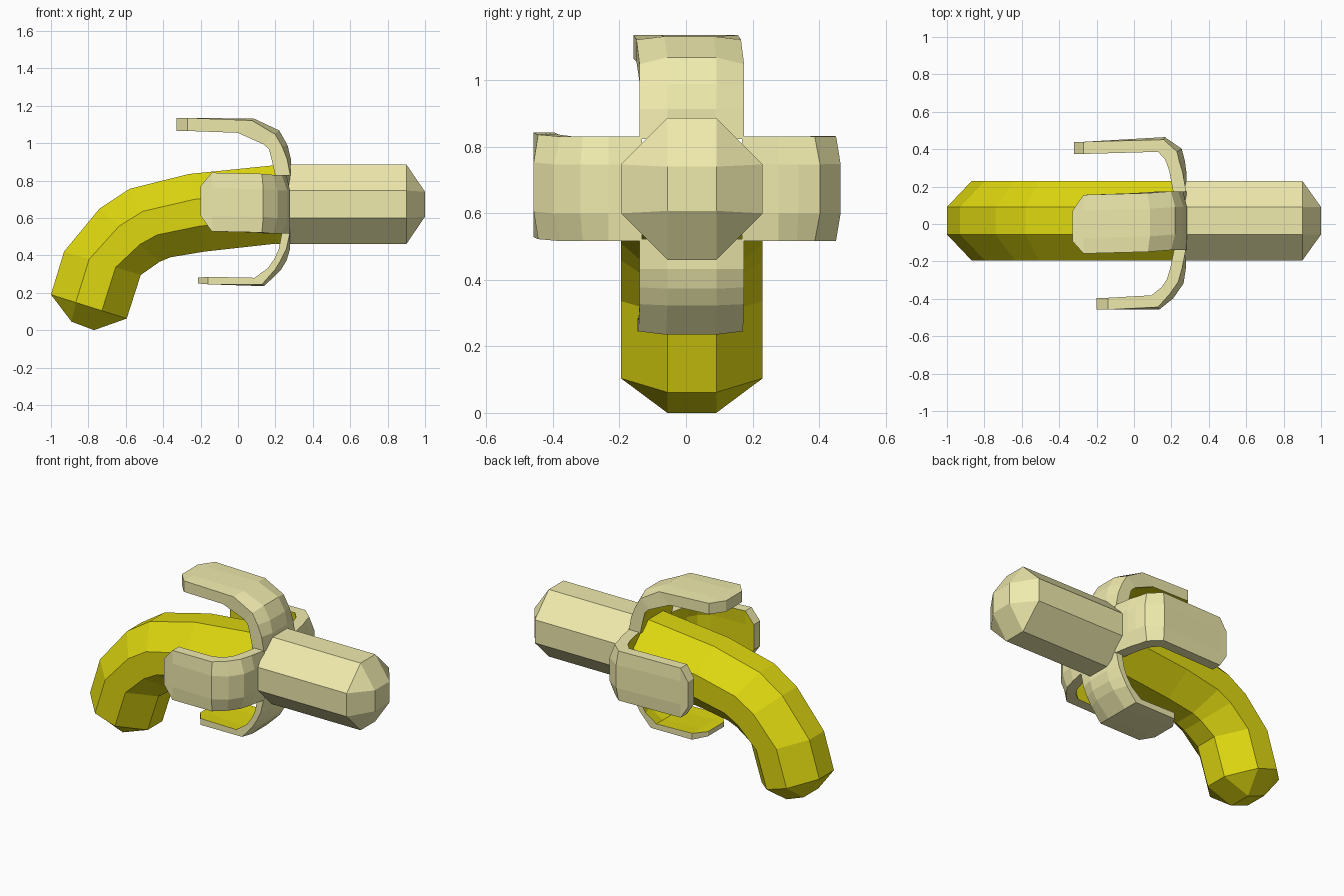
import bpy, bmesh
from mathutils import Vector

if "Cube" in bpy.data.objects:
    bpy.data.objects.remove(bpy.data.objects["Cube"])

YC, ZC = 0.0175, 0.673      # long axis of the fruit
R, K = 0.213, 0.345         # section half-width, octagon corner ratio


def material(name, color):
    m = bpy.data.materials.new(name)
    m.diffuse_color = color
    m.use_nodes = True
    m.node_tree.nodes["Principled BSDF"].inputs["Base Color"].default_value = m.diffuse_color
    return m


cream = material("cream", (0.87, 0.83, 0.42, 1))
yellow = material("yellow", (0.73, 0.68, 0.005, 1))


def loft(name, rings, mats, is_second=lambda j: False, cap_start=True):
    """Skin rings of eight points; chosen strips take the second material."""
    bm = bmesh.new()
    vs = [[bm.verts.new(p) for p in ring] for ring in rings]
    n = len(rings[0])
    for a, b in zip(vs, vs[1:]):
        for j in range(n):
            k = (j + 1) % n
            f = bm.faces.new((a[j], a[k], b[k], b[j]))
            f.material_index = 1 if is_second(j) else 0
    if cap_start:
        bm.faces.new(vs[0])
    bm.faces.new(vs[-1])
    bmesh.ops.remove_doubles(bm, verts=bm.verts, dist=0.0005)
    bmesh.ops.recalc_face_normals(bm, faces=bm.faces)
    me = bpy.data.meshes.new(name)
    bm.to_mesh(me)
    bm.free()
    for m in mats:
        me.materials.append(m)
    ob = bpy.data.objects.new(name, me)
    bpy.context.collection.objects.link(ob)
    return ob


OCT = [(K, 1), (1, K), (1, -K), (K, -1), (-K, -1), (-1, -K), (-1, K), (-K, 1)]
SQUARE = [(K, 1), (K, 1), (K, -1), (K, -1), (-K, -1), (-K, -1), (-K, 1), (-K, 1)]


def tube(name, pairs, tip, mat):
    """Octagonal tube through (top, bottom) outline pairs, ending in a small square."""
    rings = []
    for (top, bot), shape in [(p, OCT) for p in pairs] + [(tip, SQUARE)]:
        t, b = Vector(top), Vector(bot)
        mid, half = (t + b) / 2, (t - b) / 2
        ring = []
        for u, w in shape:
            q = mid + half * w
            ring.append((q.x, YC + u * R, q.y))
        rings.append(ring)
    return loft(name, rings, [mat])


# Curved unpeeled half
tube("curved_body", [
    ((0.27, 0.886), (0.27, 0.46)),
    ((0.2, 0.882), (0.2, 0.462)),
    ((-0.26, 0.835), (-0.18, 0.42)),
    ((-0.58, 0.755), (-0.36, 0.39)),
    ((-0.74, 0.65), (-0.42, 0.365)),
    ((-0.93, 0.42), (-0.52, 0.295)),
    ((-1.0, 0.19), (-0.595, 0.062)),
], ((-0.89, 0.045), (-0.77, 0.0)), yellow)

# Straight bare half
tube("bare_fruit", [
    ((0.271, 0.886), (0.271, 0.46)),
    ((0.9, 0.886), (0.9, 0.46)),
], ((1.0, 0.74), (1.0, 0.607)), cream)

WIDTH = [0.157] * 6 + [0.08]                       # half-width along a flap
BULGE = [0.0, 0.02, 0.03, 0.03, 0.015, 0.0, 0.0]   # rounding of the bend


def flap(name, out, side, outer, inner, skew):
    """Folded-back peel flap; outer and inner hold (x, distance from axis)."""
    out, side = Vector(out), Vector(side)
    rings = []
    for i, (o, n) in enumerate(zip(outer, inner)):
        o, n = Vector(o), Vector(n)
        back = (n - o).normalized() * BULGE[i]
        w = WIDTH[i]
        shift = skew * max(0, i - 3) / 3
        cols = [-w, -w * 0.47, w * 0.47, w]

        def place(p, c):
            q = p + back if abs(c) == w else p
            return Vector((q.x, YC, ZC)) + out * q.y + side * (c + shift)
        rings.append([place(o, c) for c in cols] + [place(n, c) for c in reversed(cols)])
    loft(name, rings, [cream, yellow], lambda j: 4 <= j <= 6)


flap("top_flap", (0, 0, 1), (0, 1, 0),
     [(0.28, 0.15), (0.283, 0.24), (0.265, 0.315), (0.22, 0.395), (0.085, 0.458), (-0.27, 0.462), (-0.33, 0.462)],
     [(0.2, 0.15), (0.2, 0.24), (0.195, 0.30), (0.16, 0.34), (0.01, 0.392), (-0.27, 0.392), (-0.33, 0.392)], -0.028)
flap("bottom_flap", (0, 0, -1), (0, 1, 0),
     [(0.278, 0.15), (0.278, 0.24), (0.26, 0.30), (0.23, 0.35), (0.14, 0.438), (-0.16, 0.428), (-0.215, 0.423)],
     [(0.235, 0.15), (0.238, 0.24), (0.225, 0.295), (0.19, 0.345), (0.1, 0.403), (-0.16, 0.388), (-0.215, 0.393)], -0.01)
flap("front_flap", (0, -1, 0), (0, 0, 1),
     [(0.278, 0.15), (0.278, 0.25), (0.265, 0.335), (0.21, 0.415), (0.135, 0.475), (-0.14, 0.475), (-0.2, 0.475)],
     [(0.215, 0.15), (0.215, 0.25), (0.205, 0.32), (0.17, 0.375), (0.1, 0.412), (-0.14, 0.412), (-0.2, 0.412)], 0.018)
flap("back_flap", (0, 1, 0), (0, 0, 1),
     [(0.28, 0.15), (0.28, 0.26), (0.272, 0.32), (0.255, 0.385), (0.165, 0.447), (-0.27, 0.422), (-0.32, 0.42)],
     [(0.21, 0.15), (0.21, 0.26), (0.205, 0.31), (0.19, 0.345), (0.135, 0.382), (-0.27, 0.357), (-0.32, 0.357)], 0.003)
